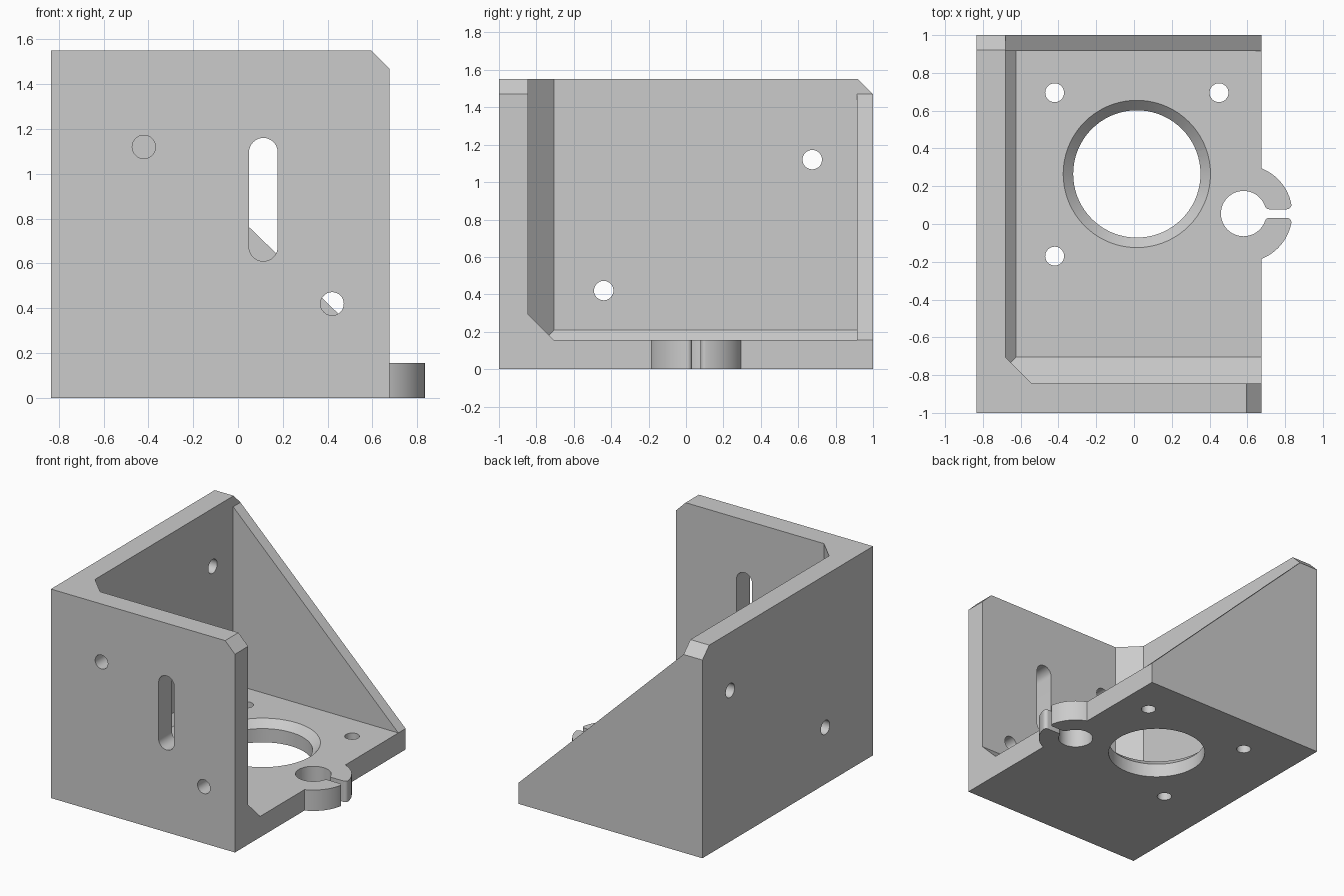
import bpy, bmesh
from math import sin, cos, pi, atan2, sqrt
from mathutils import Vector

if "Cube" in bpy.data.objects:
    bpy.data.objects.remove(bpy.data.objects["Cube"])

# Overall sizes
LEFT, RIGHT, FRONT, BACK, TOP = -0.835, 0.675, -1.0, 1.0, 1.55
WALL, GUSSET, CORNER = 0.155, 0.085, 0.08
IN_X, IN_Y, IN_BACK = LEFT + WALL, FRONT + WALL, BACK - GUSSET


def finish(name, bm):
    bmesh.ops.recalc_face_normals(bm, faces=bm.faces)
    mesh = bpy.data.meshes.new(name)
    bm.to_mesh(mesh)
    bm.free()
    ob = bpy.data.objects.new(name, mesh)
    bpy.context.collection.objects.link(ob)
    return ob


def prism(name, points, axis, lo, hi):
    """Extrude a 2D outline along an axis; the outline uses the other two axes in order."""
    bm = bmesh.new()

    def place(p, h):
        co = list(p)
        co.insert("xyz".index(axis), h)
        return co
    face = bm.faces.new([bm.verts.new(place(p, lo)) for p in points])
    new = bmesh.ops.extrude_face_region(bm, geom=[face])["geom"]
    shift = Vector(place((0, 0), hi - lo))
    bmesh.ops.translate(bm, vec=shift, verts=[v for v in new if isinstance(v, bmesh.types.BMVert)])
    return finish(name, bm)


def arc(cx, cy, r, a, b, n):
    return [(cx + r * cos(a + (b - a) * i / n), cy + r * sin(a + (b - a) * i / n)) for i in range(n + 1)]


def circle(cx, cy, r, n=48):
    return arc(cx, cy, r, 0, 2 * pi, n)[:-1]


def rect(x0, y0, x1, y1):
    return [(x0, y0), (x1, y0), (x1, y1), (x0, y1)]


def chamfered_box(name, lo, hi, planes):
    """Box trimmed by planes given as (point, normal); the normal side is removed."""
    bm = bmesh.new()
    bmesh.ops.create_cube(bm, size=1)
    for v in bm.verts:
        v.co = [hi[i] if v.co[i] > 0 else lo[i] for i in range(3)]
    for co, no in planes:
        geom = bm.verts[:] + bm.edges[:] + bm.faces[:]
        cut = bmesh.ops.bisect_plane(bm, geom=geom, plane_co=co, plane_no=no, clear_outer=True)
        edges = [e for e in cut["geom_cut"] if isinstance(e, bmesh.types.BMEdge)]
        bmesh.ops.edgeloop_fill(bm, edges=edges)
    return finish(name, bm)


def combine(target, tool, operation="DIFFERENCE"):
    mod = target.modifiers.new("cut", "BOOLEAN")
    mod.operation, mod.solver, mod.object = operation, "EXACT", tool
    with bpy.context.temp_override(object=target, active_object=target):
        bpy.ops.object.modifier_apply(modifier=mod.name)
    bpy.data.objects.remove(tool)


# Outer block with the two clipped top corners
bracket = chamfered_box("motor_bracket", (LEFT, FRONT, -0.1), (RIGHT, BACK, TOP), [
    ((RIGHT, 0, TOP - CORNER), (1, 0, 1)),
    ((0, BACK, TOP - CORNER), (0, 1, 1))])

# Clamp boss on the open edge
CX, CY, R_OUT, R_IN = 0.58, 0.055, 0.258, 0.12
combine(bracket, prism("clamp_boss", circle(CX, CY, R_OUT, 72), "z", -0.1, 0.5), "UNION")
combine(bracket, prism("underside", rect(-2, -2, 2, 2), "z", -1, 0))

# Interior space, leaving chamfered inside corners
combine(bracket, chamfered_box("interior", (IN_X, IN_Y, WALL), (1.2, IN_BACK, 2), [
    ((IN_X + 0.14, IN_Y, 0), (-1, -1, 0)),
    ((0, IN_Y + 0.14, WALL), (0, -1, -1)),
    ((IN_X + 0.055, 0, WALL), (-1, 0, -1))]))

# Sloped edge of the back gusset
slope = [(IN_X, TOP - CORNER), (RIGHT, WALL), (1, WALL), (1, 2), (IN_X, 2)]
combine(bracket, prism("gusset_slope", slope, "y", 0.8, 1.2))

# Screw holes: front wall, side wall, base
for x, z in ((-0.42, 1.12), (0.42, 0.42)):
    combine(bracket, prism("front_hole", circle(x, z, 0.052, 32), "y", -1.1, -0.7))
for y, z in ((0.675, 1.12), (-0.44, 0.42)):
    combine(bracket, prism("side_hole", circle(y, z, 0.052, 32), "x", -1, -0.6))
for x, y in ((-0.42, 0.695), (0.45, 0.695), (-0.42, -0.17)):
    combine(bracket, prism("base_hole", circle(x, y, 0.05, 32), "z", -0.1, 0.3))

# Adjustment slot in the front wall
SX, SR = 0.113, 0.064
slot = arc(SX, 1.16 - SR, SR, 0, pi, 16) + arc(SX, 0.61 + SR, SR, pi, 2 * pi, 16)
combine(bracket, prism("front_slot", slot, "y", -1.1, -0.7))

# Large bore with countersunk rim
BORE = (0.015, 0.265)
combine(bracket, prism("bore", circle(*BORE, 0.337, 72), "z", -0.1, 0.3))
bm = bmesh.new()
bmesh.ops.create_cone(bm, cap_ends=True, segments=72, radius1=0.32, radius2=0.42, depth=0.1)
bmesh.ops.translate(bm, vec=(*BORE, WALL - 0.02), verts=bm.verts)
combine(bracket, finish("bore_rim", bm))

# Clamp hole and its slit with rounded lips
combine(bracket, prism("clamp_hole", circle(CX, CY, R_IN), "z", -0.1, 0.3))
HALF, LIP = 0.023, 0.024
side = HALF + LIP
inner, outer = sqrt((R_IN + LIP) ** 2 - side ** 2), sqrt((R_OUT - LIP) ** 2 - side ** 2)
half = arc(inner, side, LIP, pi + atan2(side, inner), 1.5 * pi, 8)
half += arc(outer, side, LIP, -pi / 2, atan2(side, outer), 8)
half = [(half[0][0] * 0.7, half[0][1] * 0.7)] + half + [(half[-1][0] * 1.2, half[-1][1] * 1.2)]
slit = half + [(x, -y) for x, y in reversed(half)]
combine(bracket, prism("clamp_slit", [(CX + x, CY + y) for x, y in slit], "z", -0.1, 0.3))

# Material and shading
grey = bpy.data.materials.new("light_grey")
grey.use_nodes = True
grey.diffuse_color = (0.6, 0.6, 0.6, 1)
grey.node_tree.nodes["Principled BSDF"].inputs["Base Color"].default_value = grey.diffuse_color
bracket.data.materials.clear()
bracket.data.materials.append(grey)
for poly in bracket.data.polygons:
    poly.material_index = 0
bpy.ops.object.select_all(action="DESELECT")
bracket.select_set(True)
bpy.context.view_layer.objects.active = bracket
bpy.ops.object.shade_smooth_by_angle(angle=pi / 6)
